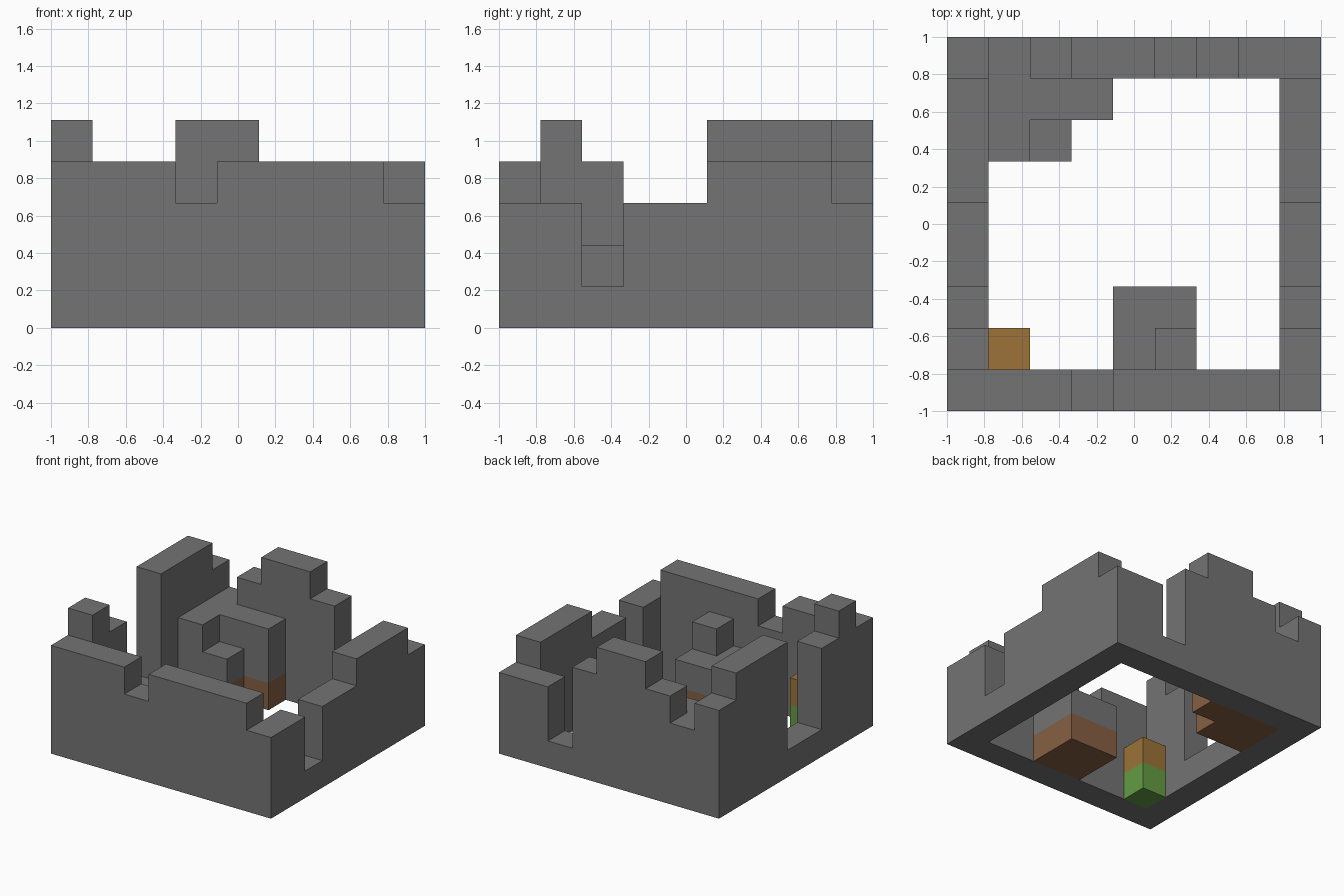
import bpy
import bmesh
from math import radians
from mathutils import Vector

cube = bpy.data.objects.get("Cube")
if cube:
    bpy.data.objects.remove(cube, do_unlink=True)

N = 9            # blocks along each side
U = 2 / N        # block size


def make_material(name, rgb):
    mat = bpy.data.materials.new(name)
    mat.use_nodes = True
    mat.diffuse_color = (*rgb, 1)
    mat.node_tree.nodes["Principled BSDF"].inputs["Base Color"].default_value = (*rgb, 1)
    return mat


MATERIALS = {
    "stone": make_material("stone_grey", (0.174, 0.174, 0.174)),
    "earth": make_material("earth_brown", (0.238, 0.117, 0.056)),
    "wood": make_material("wood_tan", (0.332, 0.171, 0.040)),
    "leaf": make_material("leaf_green", (0.127, 0.332, 0.058)),
}


def column(height, *base):
    """Layer materials of one column: the given base, then stone."""
    return (list(base) + ["stone"] * height)[:height]


def wall(heights, cell):
    return {cell(k): column(int(h)) for k, h in enumerate(heights)}


# Each part maps a grid cell to its stack of blocks
parts = {
    "front_wall": wall("444344443", lambda k: (k, 0)),
    "back_wall": wall("434554133", lambda k: (k, N - 1)),
    "right_wall": wall("5411555", lambda k: (0, k + 1)),
    "left_wall": wall("3133444", lambda k: (N - 1, k + 1)),
    # stepped mounds on an earth base
    "back_mound": {c: column(3, "earth") for c in [(1, 6), (1, 7), (2, 7), (3, 7)]},
    "front_mound": {c: column(2, "earth") for c in [(4, 1), (4, 2), (5, 2)]},
    # small post in the corner
    "corner_post": {(1, 1): ["leaf", "wood"]},
}
parts["back_mound"][2, 6] = column(2, "earth")
parts["front_mound"][5, 1] = column(3, "earth")

solid = {(*c, z) for p in parts.values() for c, stack in p.items() for z in range(len(stack))}
AXES = [Vector(v) for v in ((1, 0, 0), (0, 1, 0), (0, 0, 1))]


def build(name, cells):
    """Outer faces of the part's blocks, merged into large flat faces."""
    bm = bmesh.new()
    slots = sorted({m for stack in cells.values() for m in stack})
    for (i, j), stack in cells.items():
        for k, layer in enumerate(stack):
            centre = Vector((i, j, k)) + Vector((0.5, 0.5, 0.5))
            for a in range(3):
                for sign in (1, -1):
                    n = AXES[a] * sign
                    if (i + int(n.x), j + int(n.y), k + int(n.z)) in solid:
                        continue
                    s, t = AXES[(a + 1) % 3] / 2, AXES[(a + 2) % 3] / 2 * sign
                    mid = centre + n / 2
                    corners = (mid - s - t, mid + s - t, mid + s + t, mid - s + t)
                    face = bm.faces.new([bm.verts.new(p) for p in corners])
                    face.material_index = slots.index(layer)
    bmesh.ops.remove_doubles(bm, verts=bm.verts, dist=0.001)
    bmesh.ops.dissolve_limit(bm, angle_limit=radians(1), verts=bm.verts,
                             edges=bm.edges, delimit={"MATERIAL"})
    for v in bm.verts:
        v.co = Vector((v.co.x * U - 1, v.co.y * U - 1, v.co.z * U))
    mesh = bpy.data.meshes.new(name)
    bm.to_mesh(mesh)
    bm.free()
    for m in slots:
        mesh.materials.append(MATERIALS[m])
    bpy.context.collection.objects.link(bpy.data.objects.new(name, mesh))


for part_name, part_cells in parts.items():
    build(part_name, part_cells)
